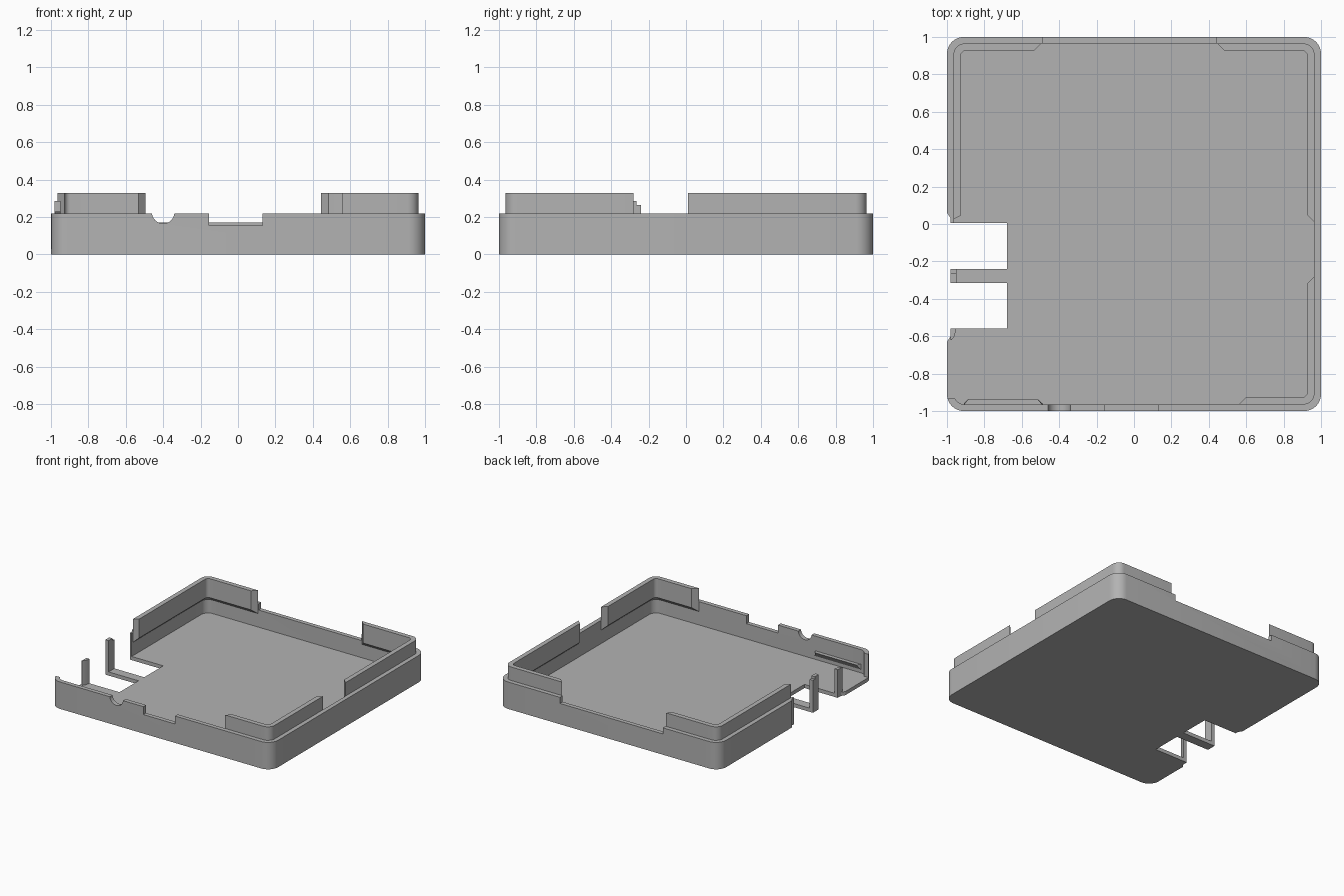
import bpy, bmesh, math

if "Cube" in bpy.data.objects:
    bpy.data.objects.remove(bpy.data.objects["Cube"])

grey = bpy.data.materials.new("plain_grey")
grey.use_nodes = True
COLOUR = (0.45, 0.45, 0.45, 1)
grey.diffuse_color = COLOUR
grey.node_tree.nodes["Principled BSDF"].inputs["Base Color"].default_value = COLOUR

FLOOR, RIM, TOP = 0.03, 0.22, 0.33
INNER = 0.965


def rounded(half, radius, steps=8):
    """Outline of a rounded square."""
    c = half - radius
    pts = []
    for q, (sx, sy) in enumerate(((1, 1), (-1, 1), (-1, -1), (1, -1))):
        for i in range(steps + 1):
            a = math.pi / 2 * (q + i / steps)
            pts.append((sx * c + radius * math.cos(a), sy * c + radius * math.sin(a)))
    return pts


def loft(name, levels, closed=False):
    """Skin a stack of (outline, z); closed joins last to first."""
    bm = bmesh.new()
    loops = [[bm.verts.new((x, y, z)) for x, y in pts] for pts, z in levels]
    n = len(loops[0])
    pairs = list(zip(loops, loops[1:]))
    if closed:
        pairs.append((loops[-1], loops[0]))
    else:
        bm.faces.new(loops[0])
        bm.faces.new(loops[-1])
    for a, b in pairs:
        for i in range(n):
            j = (i + 1) % n
            bm.faces.new((a[i], a[j], b[j], b[i]))
    bmesh.ops.recalc_face_normals(bm, faces=bm.faces)
    mesh = bpy.data.meshes.new(name)
    bm.to_mesh(mesh)
    bm.free()
    mesh.materials.append(grey)
    ob = bpy.data.objects.new(name, mesh)
    bpy.context.collection.objects.link(ob)
    return ob


def prism(name, pts, z0, z1):
    return loft(name, [(pts, z0), (pts, z1)])


def box(name, x0, x1, y0, y1, z0, z1):
    return prism(name, [(x0, y0), (x1, y0), (x1, y1), (x0, y1)], z0, z1)


def cut(ob, cutter):
    """Subtract the cutter and discard it."""
    mod = ob.modifiers.new("cut", "BOOLEAN")
    mod.operation = "DIFFERENCE"
    mod.solver = "EXACT"
    mod.object = cutter
    bpy.context.view_layer.objects.active = ob
    bpy.ops.object.modifier_apply(modifier=mod.name)
    bpy.data.objects.remove(cutter)


# Tray: rounded block, hollowed
tray = prism("tray", rounded(1, 0.09), 0, RIM)
cut(tray, prism("cavity", rounded(INNER, 0.06), FLOOR, 1))
# Open side, with tapered ends beside the opening
cut(tray, box("side_opening", -1.2, -0.9, -0.93, 0.005, FLOOR, 1))
cut(tray, prism("side_taper", [(-1.2, 0.06), (-1, 0.06), (-0.98, 0.03),
                               (-0.98, -0.6), (-1, -0.63), (-1.2, -0.63)], -1, 1))
# Two floor slots leaving a tongue between them
for y0, y1 in ((-0.24, 0.005), (-0.56, -0.315)):
    cut(tray, box("floor_slot", -1.2, -0.68, y0, y1, -1, 1))
# Port openings in the front wall and the lowered back wall
cut(tray, box("front_notch", -0.155, 0.13, -1.2, -0.9, 0.155, 1))
cut(tray, box("back_notch", -0.49, 0.44, 0.9, 1.2, 0.17, 1))
bpy.ops.mesh.primitive_cylinder_add(vertices=32, radius=0.06, depth=0.4,
                                    location=(-0.4, -1, 0.225),
                                    rotation=(math.pi / 2, 0, 0))
cut(tray, bpy.context.object)

# Inner lip with a sloped underside, broken into corner pieces
outer, inner = rounded(INNER, 0.06), rounded(0.927, 0.03)
lip = loft("inner_lip", [(outer, 0.14), (outer, TOP), (inner, TOP), (inner, 0.175)], True)
cut(lip, prism("back_gap", [(-0.46, 1), (0.41, 1), (0.51, 0.9), (-0.56, 0.9)], 0, 1))
cut(lip, prism("right_gap", [(1, -0.245), (1, -0.025), (0.9, 0.075), (0.9, -0.345)], 0, 1))
cut(lip, prism("front_gap", [(-1.1, -1.1), (0.525, -1), (0.625, -0.9), (-0.9, -0.9),
                             (-0.9, 0.06), (-1, 0.005), (-1.1, 0.005)], 0, 1))

# Upright posts beside the slots
tongue_post = box("tongue_post", -0.98, -0.95, -0.315, -0.24, FLOOR, 0.265)
tongue_tip = box("tongue_post_tip", -0.98, -0.95, -0.315, -0.265, 0.265, 0.285)
front_post = prism("front_post", [(-0.98, -0.56), (-0.95, -0.56), (-0.96, -0.6),
                                  (-0.975, -0.62), (-0.98, -0.62)], FLOOR, 0.23)

# Snap ridge inside the front wall
ridge = loft("snap_ridge", [
    ([(-0.91, -0.967), (-0.49, -0.967), (-0.49, -0.96), (-0.91, -0.96)], 0.06),
    ([(-0.91, -0.967), (-0.49, -0.967), (-0.515, -0.935), (-0.885, -0.935)], 0.1)])

for ob in (tray, lip, tongue_post, tongue_tip, front_post, ridge):
    bpy.ops.object.select_all(action="DESELECT")
    ob.select_set(True)
    bpy.context.view_layer.objects.active = ob
    bpy.ops.object.shade_smooth_by_angle(angle=math.radians(30))
